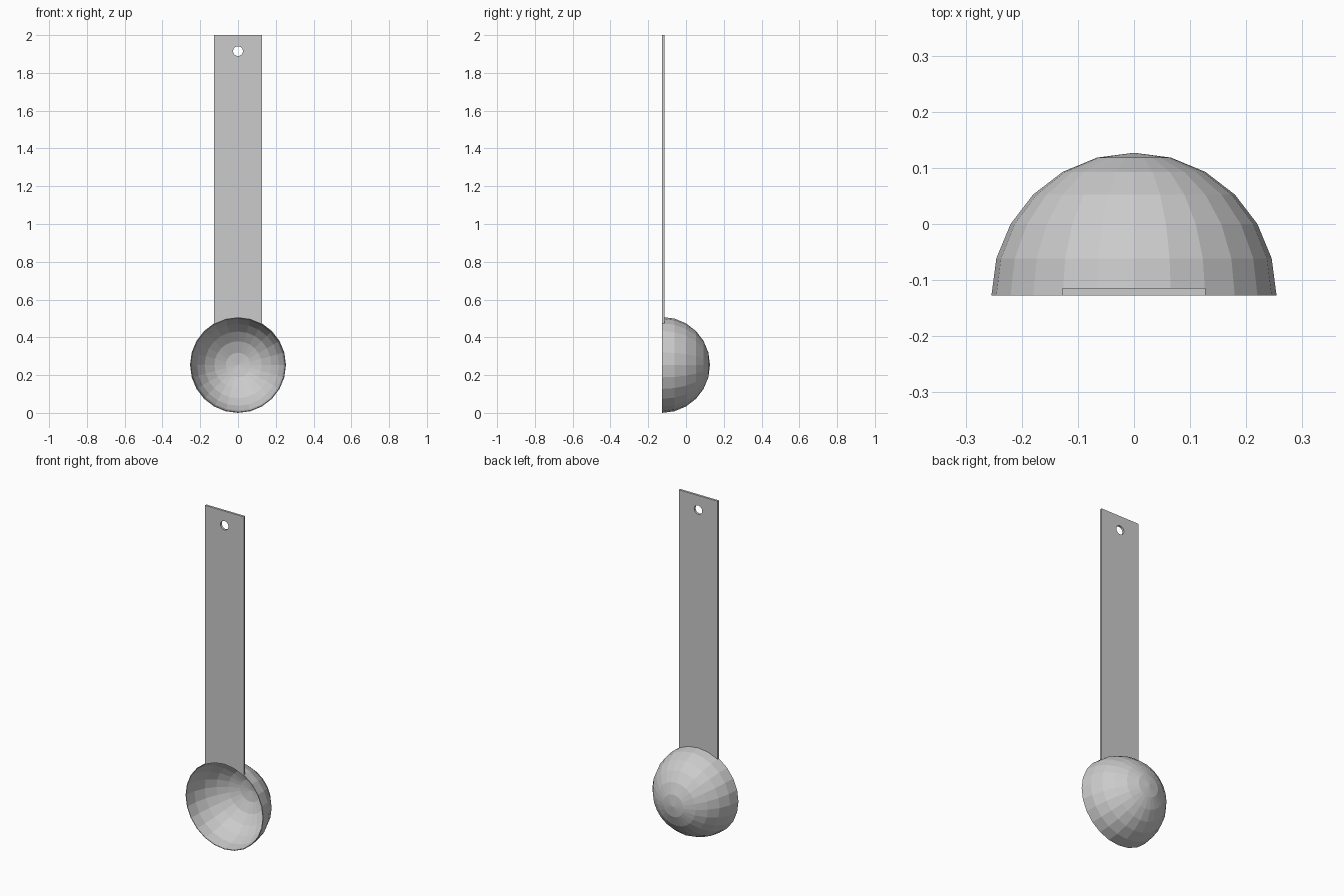
import bpy, bmesh, math
from mathutils import Matrix, Vector

if "Cube" in bpy.data.objects:
    bpy.data.objects.remove(bpy.data.objects["Cube"], do_unlink=True)

R = 0.254            # bowl radius
FRONT = -0.127       # rim plane
SEGMENTS = 24
HALF_WIDTH = 0.127   # handle
THICK = 0.013
HOLE_Z, HOLE_R = 1.915, 0.026

grey = bpy.data.materials.new("grey metal")
grey.use_nodes = True
grey.diffuse_color = (0.6, 0.6, 0.6, 1)
grey.node_tree.nodes["Principled BSDF"].inputs["Base Color"].default_value = (0.6, 0.6, 0.6, 1)


def add_object(name, bm):
    mesh = bpy.data.meshes.new(name)
    bmesh.ops.recalc_face_normals(bm, faces=bm.faces)
    bm.to_mesh(mesh)
    bm.free()
    mesh.materials.append(grey)
    obj = bpy.data.objects.new(name, mesh)
    bpy.context.collection.objects.link(obj)
    return obj


# Bowl: faceted half sphere opening to the front, with a thin wall
bm = bmesh.new()
bmesh.ops.create_uvsphere(bm, u_segments=SEGMENTS, v_segments=SEGMENTS // 2, radius=R)
bmesh.ops.delete(bm, geom=[v for v in bm.verts if v.co.z < -0.001], context='VERTS')
bmesh.ops.transform(bm, verts=bm.verts, matrix=Matrix.Translation((0, FRONT, R))
                    @ Matrix.Rotation(-math.pi / 2, 4, 'X'))
bmesh.ops.recalc_face_normals(bm, faces=bm.faces)
if sum(f.normal.dot(f.calc_center_median() - Vector((0, FRONT, R))) for f in bm.faces) < 0:
    bmesh.ops.reverse_faces(bm, faces=bm.faces)
mesh = bpy.data.meshes.new("bowl")
bm.to_mesh(mesh)
bm.free()
mesh.materials.append(grey)
bowl = bpy.data.objects.new("bowl", mesh)
bpy.context.collection.objects.link(bowl)
wall = bowl.modifiers.new("wall", 'SOLIDIFY')
wall.thickness = 0.004
wall.offset = -1

# Handle: flat strip whose lower end follows the bowl rim
arc = [math.radians(a) for a in (30, 15, 0, -15, -30)]
outline = [(R * math.sin(a), R + R * math.cos(a)) for a in arc]
outline += [(-HALF_WIDTH, 2), (HALF_WIDTH, 2)]
bm = bmesh.new()
face = bm.faces.new([bm.verts.new((x, FRONT, z)) for x, z in outline])
side = bmesh.ops.extrude_face_region(bm, geom=[face])
bmesh.ops.translate(bm, vec=(0, THICK, 0),
                    verts=[g for g in side["geom"] if isinstance(g, bmesh.types.BMVert)])
handle = add_object("handle", bm)

# Hanging hole
bm = bmesh.new()
bmesh.ops.create_cone(bm, cap_ends=True, segments=SEGMENTS, radius1=HOLE_R, radius2=HOLE_R, depth=0.1,
                      matrix=Matrix.Translation((0, FRONT, HOLE_Z)) @ Matrix.Rotation(math.pi / 2, 4, 'X'))
cutter = add_object("hole_cutter", bm)
cutter.hide_render = True
cutter.hide_set(True)
cut = handle.modifiers.new("hanging hole", 'BOOLEAN')
cut.operation = 'DIFFERENCE'
cut.solver = 'EXACT'
cut.object = cutter
